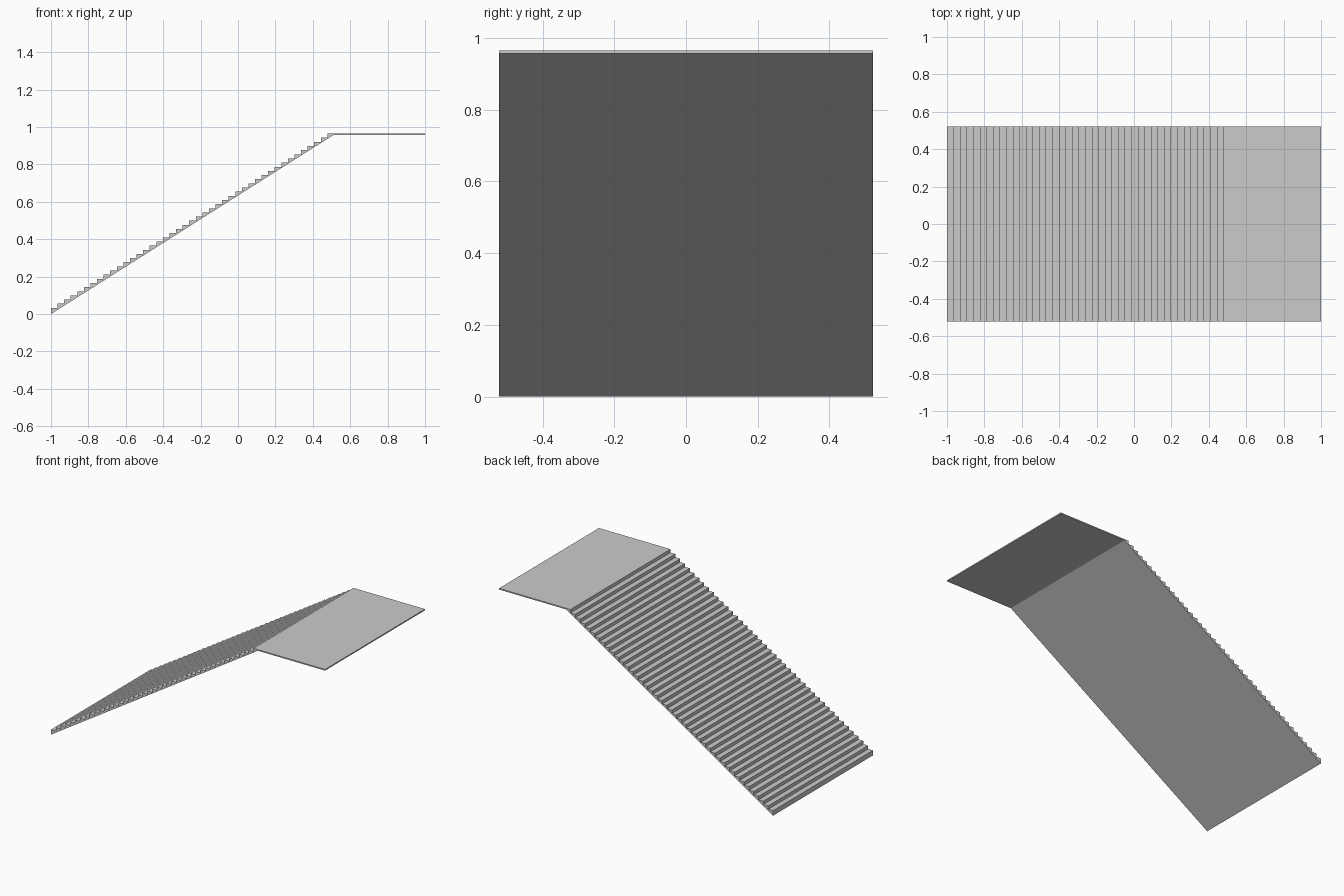
import bpy, bmesh

if "Cube" in bpy.data.objects:
    bpy.data.objects.remove(bpy.data.objects["Cube"])

HALF_WIDTH = 0.521
STEPS = 43                    # risers, the last one leads onto the landing
START_X, LAST_X = -1.0, 0.478
FIRST_Z, TOP_Z = 0.033, 0.965
SLAB_Z = 0.957                # underside of the landing

going = (LAST_X - START_X) / (STEPS - 1)
rise = (TOP_Z - FIRST_Z) / (STEPS - 1)


def extrude_profile(name, points):
    """Extrude an x/z outline across the full width of the stairs."""
    bm = bmesh.new()
    face = bm.faces.new([bm.verts.new((x, -HALF_WIDTH, z)) for x, z in points])
    result = bmesh.ops.extrude_face_region(bm, geom=[face])
    moved = [v for v in result["geom"] if isinstance(v, bmesh.types.BMVert)]
    bmesh.ops.translate(bm, verts=moved, vec=(0, 2 * HALF_WIDTH, 0))
    bmesh.ops.recalc_face_normals(bm, faces=bm.faces)
    mesh = bpy.data.meshes.new(name)
    bm.to_mesh(mesh)
    bm.free()
    obj = bpy.data.objects.new(name, mesh)
    bpy.context.collection.objects.link(obj)
    return obj


# Sloping underside, then the thin landing slab
outline = [(START_X, 0.0), (0.51, SLAB_Z), (1.0, SLAB_Z), (1.0, TOP_Z)]

# Sawtooth treads and risers, from the top step down
for i in reversed(range(STEPS)):
    x, z = START_X + i * going, FIRST_Z + i * rise
    outline.append((x, z))
    if i > 0:
        outline.append((x, z - rise))

extrude_profile("stair_flight_with_landing", outline)
